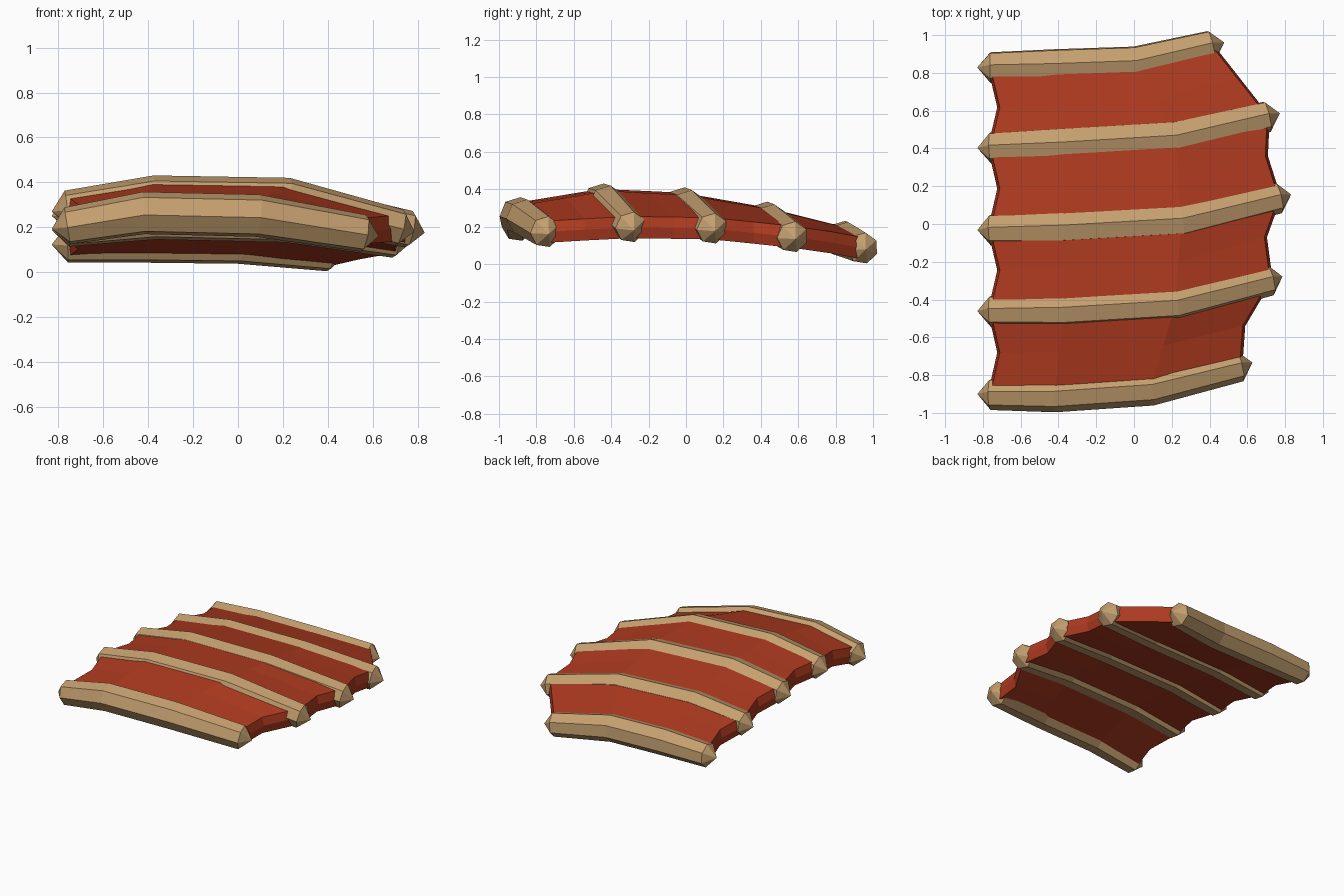
import bpy, bmesh, math
from mathutils import Vector

if "Cube" in bpy.data.objects:
    bpy.data.objects.remove(bpy.data.objects["Cube"])

SIDES, TILT = 7, 0.15

# Centre line of each batten, left to right
BATTENS = [
    [(-.76, -.90, .205), (-.42, -.90, .262), (.09, -.865, .25), (.56, -.75, .172)],
    [(-.76, -.46, .28), (-.37, -.455, .335), (.22, -.42, .325), (.72, -.295, .197)],
    [(-.76, -.03, .26), (-.37, -.02, .315), (.25, .015, .30), (.765, .14, .19)],
    [(-.76, .405, .195), (-.37, .42, .238), (.22, .455, .225), (.705, .57, .145)],
    [(-.76, .83, .125), (-.42, .835, .135), (.01, .85, .13), (.41, .945, .085)],
]
BATTENS = [[Vector(p) for p in b] for b in BATTENS]
RADII = (.085, .097, .097, .085)
# Right edge of the sail halfway between battens
SCALLOPS = [(.575, -.54), (.69, -.07), (.695, .36), (.54, .78)]


def material(name, color):
    m = bpy.data.materials.new(name)
    m.diffuse_color = (*color, 1)
    m.use_nodes = True
    m.node_tree.nodes["Principled BSDF"].inputs["Base Color"].default_value = m.diffuse_color
    return m


def finish(bm, name, mat):
    bmesh.ops.recalc_face_normals(bm, faces=bm.faces)
    me = bpy.data.meshes.new(name)
    bm.to_mesh(me)
    bm.free()
    me.materials.append(mat)
    bpy.context.collection.objects.link(bpy.data.objects.new(name, me))


def bridge(bm, rings):
    n = len(rings[0])
    for a, b in zip(rings, rings[1:]):
        for i in range(n):
            j = (i + 1) % n
            bm.faces.new((a[i], a[j], b[j], b[i]))


wood = material("wood", (.56, .35, .16))
cloth = material("red_cloth", (.42, .042, .014))

# Battens: seven-sided bent poles with pointed ends
for k, path in enumerate(BATTENS):
    bm = bmesh.new()
    rings = []
    for i, (p, r) in enumerate(zip(path, RADII)):
        t = (path[min(i + 1, 3)] - path[max(i - 1, 0)]).normalized()
        u = Vector((0, 0, 1)).cross(t).normalized()
        v = t.cross(u)
        ring = []
        for s in range(SIDES):
            a = TILT + s * math.tau / SIDES
            ring.append(bm.verts.new(p + r * (math.sin(a) * u + math.cos(a) * v)))
        rings.append(ring)
    bridge(bm, rings)
    for ring, p, q in ((rings[0], path[0], path[1]), (rings[-1], path[-1], path[-2])):
        tip = bm.verts.new(p + (p - q).normalized() * .07)
        for i in range(SIDES):
            bm.faces.new((ring[i], ring[(i + 1) % SIDES], tip))
    finish(bm, f"batten_{k + 1}", wood)

# Sail: thick cloth running through the battens, scalloped between them
rows = []
for k, b in enumerate(BATTENS):
    rows.append(b)
    if k < 4:
        mid = [(p + q) / 2 for p, q in zip(b, BATTENS[k + 1])]
        mid[0].x += .05
        mid[3].x, mid[3].y = SCALLOPS[k]
        rows.append(mid)

bm = bmesh.new()
rings = []
for row in rows:
    half = [Vector((0, 0, h)) for h in (.058, .067, .067, .058)]
    side = Vector((.014, 0, 0))
    loop = [row[0] - side] + [p + h for p, h in zip(row, half)]
    loop += [row[3] + side] + [p - h for p, h in zip(row[::-1], half)]
    rings.append([bm.verts.new(p) for p in loop])
bridge(bm, rings)
bm.faces.new(rings[0])
bm.faces.new(rings[-1])
finish(bm, "sail_cloth", cloth)
